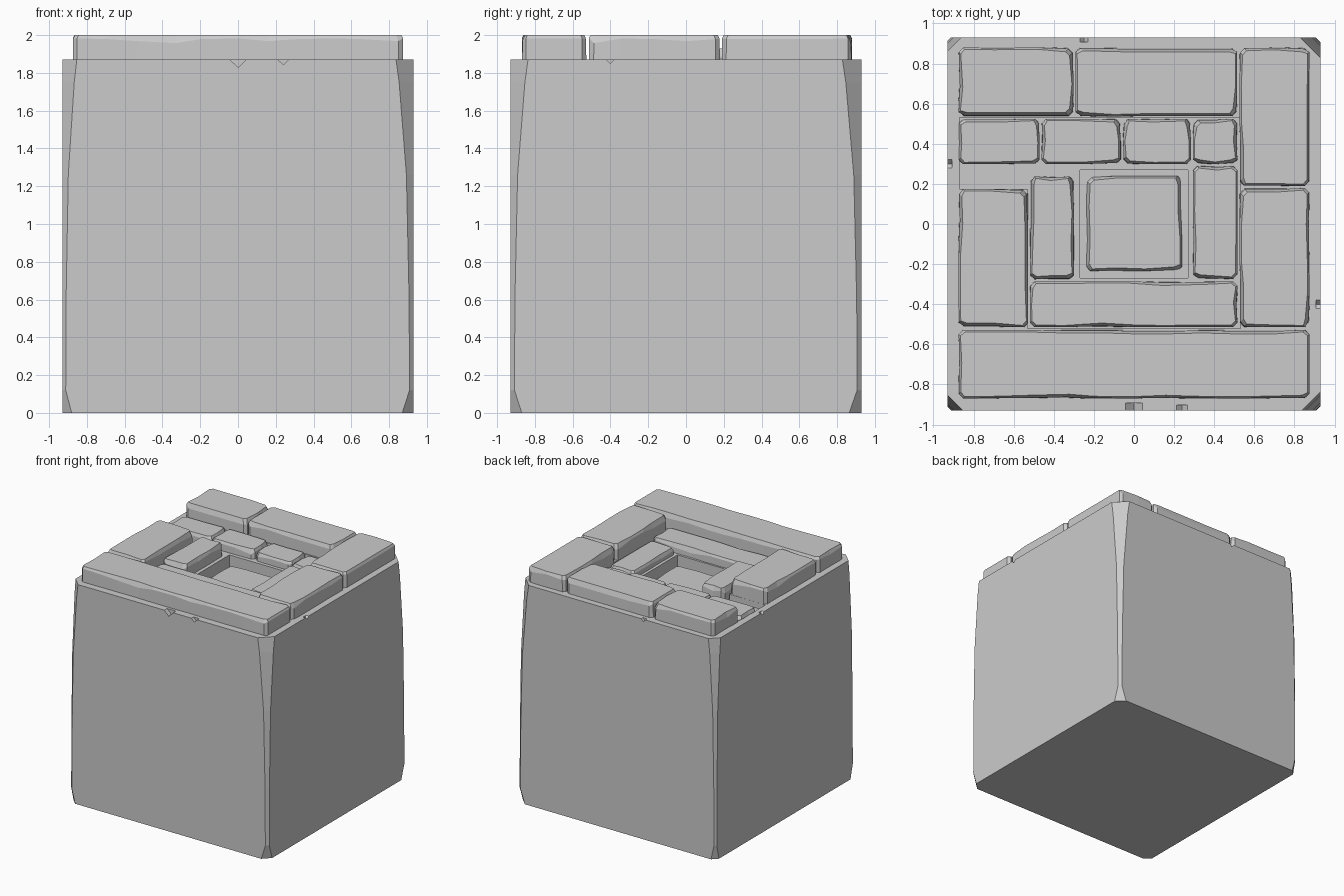
import bpy, bmesh, math, random
from mathutils import Matrix, Vector

if "Cube" in bpy.data.objects:
    bpy.data.objects.remove(bpy.data.objects["Cube"])

random.seed(7)


def loft(name, rings):
    """Closed solid skinned through rings of equal point count."""
    bm = bmesh.new()
    vs = [[bm.verts.new(p) for p in r] for r in rings]
    n = len(vs[0])
    for a, b in zip(vs, vs[1:]):
        for i in range(n):
            j = (i + 1) % n
            bm.faces.new((a[i], a[j], b[j], b[i]))
    bm.faces.new(vs[0][::-1])
    bm.faces.new(vs[-1])
    bmesh.ops.recalc_face_normals(bm, faces=bm.faces)
    me = bpy.data.meshes.new(name)
    bm.to_mesh(me)
    bm.free()
    ob = bpy.data.objects.new(name, me)
    bpy.context.collection.objects.link(ob)
    return ob


def cutter(name, boxes):
    """Hidden boolean helper; boxes = (centre, size, rotation matrix)."""
    bm = bmesh.new()
    for c, s, rot in boxes:
        bmesh.ops.create_cube(bm, size=1, matrix=Matrix.Translation(c) @ rot
                              @ Matrix.Diagonal((*s, 1)))
    me = bpy.data.meshes.new(name)
    bm.to_mesh(me)
    bm.free()
    ob = bpy.data.objects.new(name, me)
    bpy.context.collection.objects.link(ob)
    ob.hide_render = True
    ob.hide_set(True)
    return ob


def cut(ob, c):
    m = ob.modifiers.new(c.name, 'BOOLEAN')
    m.operation = 'DIFFERENCE'
    m.solver = 'EXACT'
    m.object = c


# Block with worn vertical corners: one chamfer per corner at each height
H = 0.93
CORNERS = [(-1, -1, 0.9), (1, -1, 1.1), (1, 1, 1.2), (-1, 1, 0.8)]
rings = []
for z, c in [(0, 0.055), (0.12, 0.02), (0.6, 0.022), (1.26, 0.035), (1.75, 0.07), (1.87, 0.085)]:
    ring = []
    for i, (sx, sy, k) in enumerate(CORNERS):
        d = c * k
        pts = [Vector((sx * H, sy * (H - d), z)), Vector((sx * (H - d), sy * H, z))]
        ring += pts if i % 2 == 0 else pts[::-1]
    rings.append(ring)
block = loft("stone_block", rings)

# Recesses for the lower paving, entry channel and centre pit
I = Matrix.Identity(4)
cut(block, cutter("paving_recess_cutter", [((0, 0.005, 1.9), (1.06, 1.05, 0.16), I)]))
cut(block, cutter("channel_cutter", [((-0.65, 0.353, 1.9), (0.44, 0.355, 0.159), I)]))
cut(block, cutter("centre_pit_cutter", [((0, 0, 1.86), (0.54, 0.54, 0.28), I)]))

# Small chips along the upper rim
chips = []
for x, y, w in [(0.0, -H, 0.09), (0.24, -H, 0.07), (H, -0.4, 0.06), (-H, 0.3, 0.06), (-0.25, H, 0.06)]:
    diag = Vector((x if abs(x) == H else 0, y if abs(y) == H else 0, 0.93)).normalized()
    rot = (Matrix.Rotation(0.78, 4, 'Y') if abs(y) == H else Matrix.Rotation(0.78, 4, 'X'))
    chips.append((Vector((x, y, 1.885)) + diag * 0.01, (w, w, w), rot))
cut(block, cutter("rim_chip_cutter", chips))


def brick(name, x0, x1, y0, y1, top, bottom=1.74, wear=0.012):
    """Worn paving stone: clipped corners, jittered chipped upper edge."""
    r = 0.022
    corners = [((x0, y0 + r), (x0 + r, y0)), ((x1 - r, y0), (x1, y0 + r)),
               ((x1, y1 - r), (x1 - r, y1)), ((x0 + r, y1), (x0, y1 - r))]
    outline = []
    for i, (a, b) in enumerate(corners):
        nxt = corners[(i + 1) % 4][0]
        outline += [a, b]
        length = math.dist(b, nxt)
        n = max(2, round(length / 0.17))
        for k in range(1, n):
            t = (k + random.uniform(-0.2, 0.2)) / n
            outline.append((b[0] + (nxt[0] - b[0]) * t, b[1] + (nxt[1] - b[1]) * t))
    hx, hy = (x1 - x0) / 2, (y1 - y0) / 2
    cx, cy = (x0 + x1) / 2, (y0 + y1) / 2

    def inset(p, d, z):
        return (cx + (p[0] - cx) * (1 - d / hx), cy + (p[1] - cy) * (1 - d / hy), z)
    base = [inset(p, 0, bottom) for p in outline]
    shoulder, crown = [], []
    for p in outline:
        w = wear * random.choice((0.2, 0.4, 1.0, 1.6))
        shoulder.append(inset(p, w * 0.35, top - 0.014 - w * 1.5))
        crown.append(inset(p, 0.008 + w * 0.7, top))
    return loft(name, [base, shoulder, crown])


# Outer paving ring, flush with the top
OUTER = [(-0.875, 0.875, -0.87, -0.527), (-0.875, -0.527, -0.515, 0.175),
         (0.525, 0.875, -0.515, 0.18), (0.525, 0.875, 0.19, 0.88),
         (-0.875, -0.3, 0.535, 0.88), (-0.293, 0.515, 0.535, 0.88)]
for i, b in enumerate(OUTER):
    brick(f"outer_paver_{i + 1}", *b, 2.0)

# Inner paving, set lower
INNER = [(-0.875, -0.47, 0.298, 0.525, 1.90), (-0.463, -0.065, 0.298, 0.525, 1.90),
         (-0.055, 0.285, 0.298, 0.525, 1.89), (0.293, 0.517, 0.298, 0.525, 1.88),
         (0.293, 0.517, -0.275, 0.29, 1.88), (-0.52, 0.517, -0.515, -0.285, 1.90),
         (-0.52, -0.298, -0.278, 0.238, 1.93)]
for i, b in enumerate(INNER):
    brick(f"inner_paver_{i + 1}", *b, bottom=1.72)

# Centre stone at the bottom of the pit
brick("centre_stone", -0.24, 0.24, -0.235, 0.24, 1.76, bottom=1.70)
